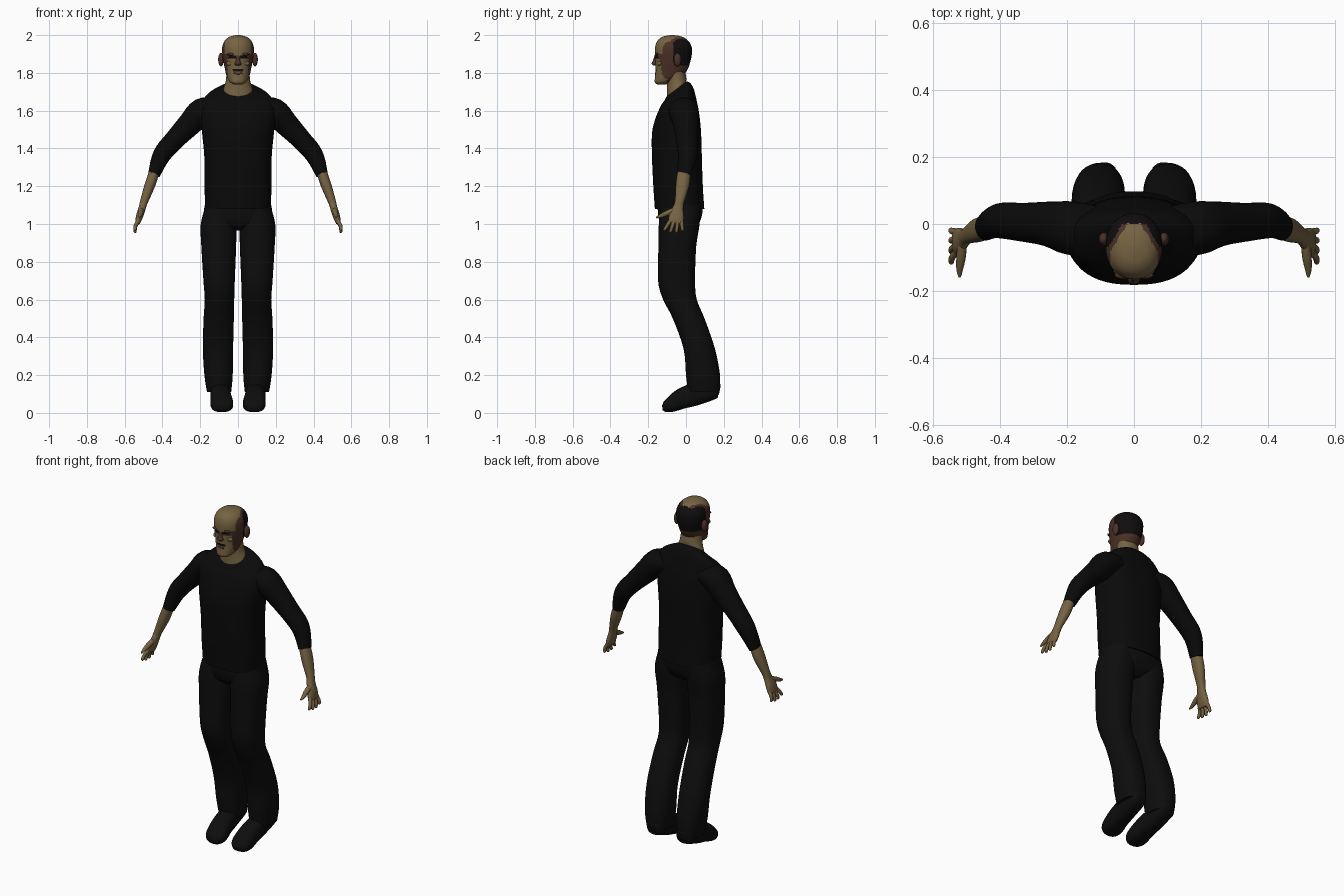
import bpy
import bmesh
import math
from mathutils import Vector

if "Cube" in bpy.data.objects:
    bpy.data.objects.remove(bpy.data.objects["Cube"])

X, Y, Z = Vector((1, 0, 0)), Vector((0, 1, 0)), Vector((0, 0, 1))
SIDES = (("left", 1), ("right", -1))


def material(name, r, g, b):
    mat = bpy.data.materials.new(name)
    mat.use_nodes = True
    shader = mat.node_tree.nodes["Principled BSDF"]
    shader.inputs["Base Color"].default_value = (r, g, b, 1)
    shader.inputs["Roughness"].default_value = 0.9
    mat.diffuse_color = (r, g, b, 1)
    return mat


skin = material("tan_skin", 0.18, 0.125, 0.055)
shade = material("brown_skin", 0.07, 0.03, 0.02)
hair = material("black_hair", 0.005, 0.004, 0.004)
shirt = material("black_shirt", 0.003, 0.003, 0.003)
cloth = material("black_trousers", 0.004, 0.004, 0.004)
leather = material("black_shoes", 0.004, 0.004, 0.0045)


def smooth_rings(rings, steps):
    """Catmull-Rom interpolation of every ring parameter."""
    rings = [tuple(r) + (0,) * (6 - len(r)) for r in rings]
    out = []
    last = len(rings) - 1
    for i in range(last):
        p, q = rings[max(i - 1, 0)], rings[i]
        r, s = rings[i + 1], rings[min(i + 2, last)]
        for k in range(steps):
            t = k / steps
            out.append([b + t * ((c - a) / 2 + t * (a - 2.5 * b + 2 * c - d / 2
                        + t * (1.5 * (b - c) + (d - a) / 2)))
                        for a, b, c, d in zip(p, q, r, s)])
    return out + [list(rings[-1])]


def finish(name, bm, mats, rule=None):
    bmesh.ops.recalc_face_normals(bm, faces=bm.faces)
    mesh = bpy.data.meshes.new(name)
    for face in bm.faces:
        face.smooth = True
        if rule:
            face.material_index = rule(face.calc_center_median())
    bm.to_mesh(mesh)
    bm.free()
    for mat in mats:
        mesh.materials.append(mat)
    obj = bpy.data.objects.new(name, mesh)
    bpy.context.collection.objects.link(obj)
    bpy.ops.object.select_all(action="DESELECT")
    obj.select_set(True)
    bpy.context.view_layer.objects.active = obj
    bpy.ops.object.shade_smooth_by_angle(angle=math.radians(50))
    return obj


def loft(name, rings, mats, side=1, ref=X, axis=None, n=28, power=2, steps=4, rule=None):
    """Skin rings (x, y, z, half width along ref, other half width, slope)."""
    bm = bmesh.new()
    rings = smooth_rings(rings, steps)
    centres = [Vector(r[:3]) for r in rings]
    loops = []
    for i, (c, r) in enumerate(zip(centres, rings)):
        t = axis or (centres[min(i + 1, len(rings) - 1)] - centres[max(i - 1, 0)]).normalized()
        u = (ref - t * ref.dot(t)).normalized()
        v = t.cross(u)
        loop = []
        for k in range(n):
            ang = math.tau * k / n
            cu, sv = math.cos(ang), math.sin(ang)
            du = math.copysign(abs(cu) ** (2 / power), cu) * r[3]
            dv = math.copysign(abs(sv) ** (2 / power), sv) * r[4]
            p = c + u * du + v * dv + t * (r[5] * dv)
            loop.append(bm.verts.new((p.x * side, p.y, p.z)))
        loops.append(loop)
    for a, b in zip(loops, loops[1:]):
        for k in range(n):
            bm.faces.new((a[k], a[(k + 1) % n], b[(k + 1) % n], b[k]))
    bm.faces.new(loops[0])
    bm.faces.new(loops[-1])
    return finish(name, bm, mats, rule)


def blob(name, centre, size, mat):
    bm = bmesh.new()
    bmesh.ops.create_uvsphere(bm, u_segments=20, v_segments=12, radius=1)
    bmesh.ops.scale(bm, vec=size, verts=bm.verts)
    bmesh.ops.translate(bm, vec=centre, verts=bm.verts)
    return finish(name, bm, [mat])


# Shirt body with a sloping round collar
loft("shirt_body", [
    (0, -.034, 1.08, .174, .131), (0, -.042, 1.2, .177, .131),
    (0, -.048, 1.35, .178, .132), (0, -.05, 1.48, .19, .13),
    (0, -.046, 1.57, .2, .116, .1), (0, -.045, 1.63, .198, .1, .3),
    (0, -.045, 1.675, .165, .085, .5), (0, -.047, 1.7, .115, .068, .7),
    (0, -.05, 1.714, .08, .054, .75)], [shirt], axis=Z, n=48, power=2.4)

# Trouser seat
loft("trouser_seat", [
    (0, -.03, 1.14, .165, .118), (0, -.031, 1.06, .182, .118),
    (0, -.034, 1, .165, .1), (0, -.036, .965, .09, .06)],
    [cloth], axis=Z, n=40, power=2.4)

# Neck
loft("neck", [
    (0, -.05, 1.66, .08, .05, .75), (0, -.05, 1.716, .077, .051, .75),
    (0, -.05, 1.76, .064, .051, .3), (0, -.06, 1.84, .06, .05)],
    [skin], axis=Z)


# Head colours: tan face and crown, brown cheeks and eyes, dark hair and mouth
def head_colour(p):
    x, y, z = abs(p.x), p.y, p.z
    if z > 1.9 and y < 0.002 and x < min(.07, .02 - .6 * y):
        return 0
    if y > -.065 and z > 1.84 and not (z > 1.95 and x < .035 - .6 * y and y < 0):
        return 2
    if z > 1.9 or y > -.1:
        return 1
    if 1.803 < z < 1.818 and x < .03:
        return 2
    if 1.872 < z < 1.89 and .012 < x < .05:
        return 2 if z > 1.88 else 1
    return 1 if x > .055 else 0


loft("head", [
    (0, -.13, 1.738, .02, .02), (0, -.12, 1.75, .042, .045),
    (0, -.092, 1.78, .059, .072), (0, -.076, 1.82, .069, .085),
    (0, -.07, 1.86, .077, .093), (0, -.067, 1.9, .083, .098),
    (0, -.067, 1.94, .083, .096), (0, -.07, 1.972, .069, .08),
    (0, -.072, 1.992, .043, .05), (0, -.073, 2, .008, .01)],
    [skin, shade, hair], axis=Z, n=64, power=2.15, steps=6, rule=head_colour)

# Nose, lips and brow
loft("nose", [
    (0, -.155, 1.895, .009, .01), (0, -.163, 1.865, .011, .012),
    (0, -.165, 1.848, .018, .017), (0, -.16, 1.838, .012, .01)],
    [shade], axis=Z, n=16)
blob("lower_lip", (0, -.157, 1.797), (.024, .008, .007), shade)
blob("chin", (0, -.148, 1.762), (.028, .018, .018), skin)

for label, s in SIDES:
    blob(label + "_ear", (.09 * s, -.045, 1.87), (.015, .02, .036), shade)
    blob(label + "_brow", (.032 * s, -.152, 1.898), (.026, .012, .008), shade)
    blob(label + "_cheekbone", (.04 * s, -.138, 1.85), (.022, .014, .014), skin)

    # Sleeve from shoulder to below the elbow
    loft(label + "_sleeve", [
        (.12, -.02, 1.61, .075, .055), (.19, -.012, 1.595, .08, .072),
        (.255, 0, 1.53, .067, .064), (.33, .005, 1.452, .058, .054),
        (.39, .01, 1.385, .054, .05), (.42, .004, 1.33, .047, .043),
        (.444, -.01, 1.262, .04, .032)], [shirt], s, ref=Y)

    # Forearm and palm
    loft(label + "_forearm", [
        (.435, -.008, 1.3, .034, .026), (.465, -.018, 1.21, .036, .028),
        (.497, -.034, 1.12, .025, .021), (.507, -.042, 1.085, .028, .019),
        (.52, -.05, 1.045, .039, .019), (.53, -.054, 1.01, .04, .014),
        (.532, -.055, 1, .032, .009)], [skin], s, ref=Y, power=2.2)

    # Fingers spread like a fan, then the thumb
    for i, finger in enumerate(("index", "middle", "ring", "little")):
        base = Vector((.529, -.084 + .02 * i, 1.015))
        tip = Vector((.547, -.117 + .033 * i, .953 + .01 * (i - 1.6) ** 2 / 2))
        mid = base.lerp(tip, .5) + X * .005
        loft(f"{label}_{finger}_finger", [
            (*base, .011, .011), (*mid, .0095, .0095),
            (*base.lerp(tip, .9), .008, .008), (*tip, .003, .003)],
            [skin], s, ref=Y, n=12)
    loft(label + "_thumb", [
        (.512, -.06, 1.075, .014, .014), (.516, -.1, 1.058, .014, .014),
        (.52, -.135, 1.042, .01, .01), (.52, -.158, 1.034, .004, .004)],
        [skin], s, ref=X, n=12)

    # Trouser leg, bent at the knee
    loft(label + "_trouser_leg", [
        (.088, -.03, 1.1, .082, .106), (.102, -.036, 1, .095, .108),
        (.102, -.046, .88, .092, .1), (.1, -.05, .7, .083, .098),
        (.098, -.032, .6, .078, .089), (.102, .014, .5, .08, .084),
        (.106, .07, .34, .08, .083), (.103, .09, .2, .075, .09),
        (.1, .094, .11, .064, .083)], [cloth], s, axis=Z, n=36, power=2.3)

    # Shoe pointing down toward the toe
    loft(label + "_shoe", [
        (.098, .178, .122, .026, .026), (.097, .155, .122, .046, .046),
        (.094, .06, .102, .052, .06), (.09, -.02, .076, .056, .055),
        (.085, -.075, .046, .06, .042), (.083, -.11, .031, .048, .028),
        (.083, -.125, .028, .022, .014)], [leather], s, n=28, power=2.6)
